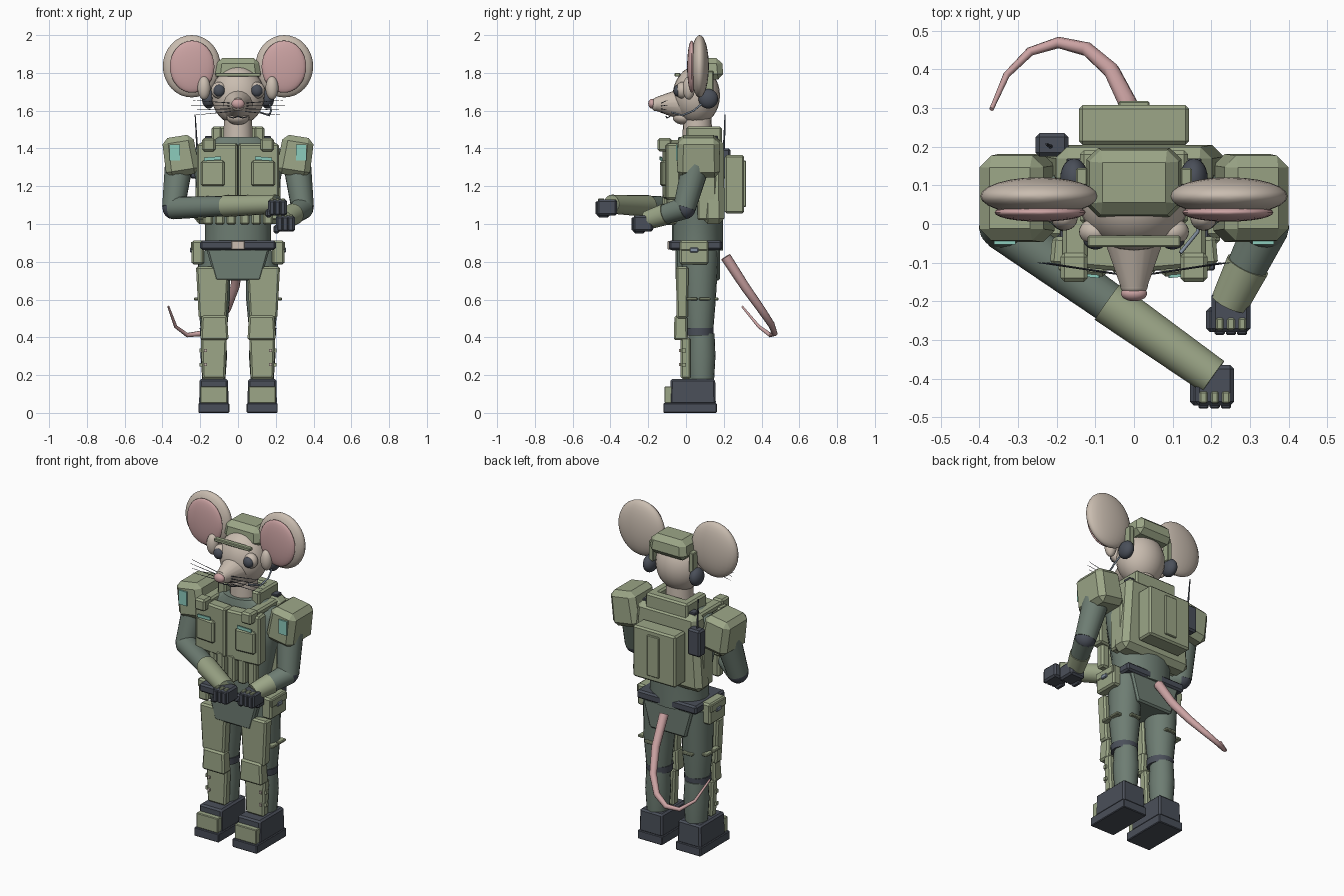
import bpy, bmesh, math
from mathutils import Vector, Matrix

if "Cube" in bpy.data.objects:
    bpy.data.objects.remove(bpy.data.objects["Cube"])


def material(name, *rgb):
    linear = [((c + .055) / 1.055) ** 2.4 for c in rgb]
    mat = bpy.data.materials.new(name)
    mat.use_nodes = True
    mat.diffuse_color = (*linear, 1)
    mat.node_tree.nodes["Principled BSDF"].inputs["Base Color"].default_value = (*linear, 1)
    return mat


ARMOUR = material("armour green", .61, .65, .53)
CLOTH = material("cloth green", .43, .49, .45)
SLATE = material("slate rubber", .29, .31, .35)
FUR = material("beige fur", .79, .74, .69)
PINK = material("pink skin", .8, .64, .64)
TEAL = material("teal marker", .55, .8, .74)
STEEL = material("blue grey steel", .52, .57, .63)

# Chamfer sizes
NONE, FINE, SMALL, LARGE = 0, .004, .01, .03


def finish(name, bm, mat, smooth_angle=0):
    bmesh.ops.recalc_face_normals(bm, faces=bm.faces)
    for face in bm.faces:
        face.smooth = smooth_angle > 0
    for edge in bm.edges:
        edge.smooth = edge.calc_face_angle(0) < math.radians(smooth_angle)
    mesh = bpy.data.meshes.new(name)
    bm.to_mesh(mesh)
    bm.free()
    mesh.materials.append(mat)
    ob = bpy.data.objects.new(name, mesh)
    bpy.context.collection.objects.link(ob)
    return ob


def box(name, mat, x, y, z, bevel=SMALL, top=(1, 1), tilt=0, turn=0):
    """Chamfered box from ranges; a single x means symmetric; top scales the upper face."""
    ranges = (x if isinstance(x, tuple) else (-x, x), y, z)
    bm = bmesh.new()
    bmesh.ops.create_cube(bm, size=1)
    for v in bm.verts:
        if v.co.z > 0:
            v.co.x *= top[0]
            v.co.y *= top[1]
        v.co = Vector([c * abs(high - low) for c, (low, high) in zip(v.co, ranges)])
    if bevel:
        bmesh.ops.bevel(bm, geom=bm.edges[:], offset=bevel, segments=1, affect='EDGES')
    ob = finish(name, bm, mat)
    ob.location = [(low + high) / 2 for low, high in ranges]
    ob.rotation_euler = (0, math.radians(tilt), math.radians(turn))


def ball(name, mat, centre, radii, segments=24):
    bm = bmesh.new()
    bmesh.ops.create_uvsphere(bm, u_segments=segments, v_segments=segments * 2 // 3, radius=1)
    bmesh.ops.scale(bm, vec=radii, verts=bm.verts)
    finish(name, bm, mat, smooth_angle=60).location = centre


def rod(name, mat, start, end, r_start, r_end, sides=18):
    start, end = Vector(start), Vector(end)
    axis = end - start
    bm = bmesh.new()
    bmesh.ops.create_cone(bm, cap_ends=True, segments=sides, radius1=r_start, radius2=r_end, depth=axis.length)
    turn = axis.to_track_quat('Z', 'Y').to_matrix().to_4x4()
    bmesh.ops.transform(bm, verts=bm.verts, matrix=Matrix.Translation((start + end) / 2) @ turn)
    finish(name, bm, mat, smooth_angle=45)


def loft(name, mat, x, y, rings, sides=20):
    """Skin a stack of ellipses given as (z, x radius, y radius)."""
    bm = bmesh.new()
    angles = [math.tau * i / sides for i in range(sides)]
    loops = [[bm.verts.new((x + rx * math.cos(a), y + ry * math.sin(a), z)) for a in angles]
             for z, rx, ry in rings]
    for lower, upper in zip(loops, loops[1:]):
        for i in range(sides):
            bm.faces.new((lower[i], lower[i - 1], upper[i - 1], upper[i]))
    bm.faces.new(loops[0])
    bm.faces.new(loops[-1])
    finish(name, bm, mat, smooth_angle=45)


def tube(name, mat, points, radius, taper=0):
    """Round tube along points, thinning toward its end by the taper fraction."""
    curve = bpy.data.curves.new(name, 'CURVE')
    curve.dimensions = '3D'
    curve.bevel_depth, curve.bevel_resolution, curve.use_fill_caps = radius, 2, True
    spline = curve.splines.new('POLY')
    spline.points.add(len(points) - 1)
    for i, (target, point) in enumerate(zip(spline.points, points)):
        target.co = (*point, 1)
        target.radius = 1 - taper * i / (len(points) - 1)
    curve.materials.append(mat)
    bpy.context.collection.objects.link(bpy.data.objects.new(name, curve))


# Head
ball("head", FUR, centre=(0, .055, 1.68), radii=(.14, .125, .155))
rod("snout", FUR, start=(0, .02, 1.635), end=(0, -.165, 1.635), r_start=.1, r_end=.034)
ball("snout_tip", FUR, centre=(0, -.16, 1.632), radii=(.036, .025, .035))
ball("nose", PINK, centre=(0, -.18, 1.637), radii=(.034, .02, .026))
ball("chin", FUR, centre=(0, -.01, 1.565), radii=(.06, .06, .04))
smile = [i / 4 for i in range(-4, 5)]
tube("mouth", SLATE, [(t * .05, -.105 + t * t * .02, 1.57 - abs(math.sin(t * math.pi)) * .008) for t in smile], .003)
rod("neck", FUR, start=(0, .06, 1.41), end=(0, .06, 1.57), r_start=.08, r_end=.075)

# Helmet, visor and headset microphone
box("helmet", ARMOUR, x=.127, y=(.015, .2), z=(1.765, 1.88), bevel=LARGE, top=(.88, .88))
box("visor", ARMOUR, x=.12, y=(-.06, -.03), z=(1.78, 1.8), bevel=FINE)
tube("microphone_boom", STEEL, [(.165, .1, 1.65), (.175, .04, 1.6), (.165, -.02, 1.575), (.12, -.075, 1.59)], .005)

# Torso, back armour and radio
loft("torso", CLOTH, x=0, y=.06, rings=[(.86, .175, .135), (1, .175, .135), (1.2, .22, .135),
                                        (1.38, .25, .12), (1.46, .13, .1)])
box("back_plate", ARMOUR, x=.235, y=(.085, .205), z=(1, 1.455), bevel=LARGE, top=(.85, .9))
box("back_collar", ARMOUR, x=.14, y=(.13, .19), z=(1.4, 1.515))
box("backpack", ARMOUR, x=.143, y=(.205, .308), z=(1.055, 1.365))
box("backpack_strip", ARMOUR, x=.04, y=(.3, .318), z=(1.09, 1.335), bevel=FINE)
box("radio", SLATE, x=(-.255, -.17), y=(.175, .235), z=(1.24, 1.4))
rod("antenna", SLATE, start=(-.215, .2, 1.38), end=(-.227, .207, 1.58), r_start=.006, r_end=.003, sides=6)

# Hips, belt and tail
box("hips", CLOTH, x=.12, y=(-.055, .18), z=(.7, .87), top=(1.4, 1))
box("belt", SLATE, x=.2, y=(-.09, .19), z=(.862, .913))
box("buckle", FUR, x=.035, y=(-.098, -.08), z=(.864, .911), bevel=FINE)
sweep = [i / 7 for i in range(8)]
tube("tail", PINK, [(-.19 + .19 * math.cos(t * 2.8), .21 + .26 * math.sin(t * 2.8),
                     .41 + (t - .68) ** 2 * (.9 if t < .68 else 1.5)) for t in sweep], radius=.028, taper=.8)

for s, side in ((1, "left_"), (-1, "right_")):
    def across(inner, outer):
        return tuple(sorted((s * inner, s * outer)))

    # Ears, eyes, headset and whiskers
    ball(side + "ear", FUR, centre=(s * .245, .072, 1.835), radii=(.153, .049, .165))
    ball(side + "inner_ear", PINK, centre=(s * .243, .03, 1.833), radii=(.118, .024, .138))
    ball(side + "ear_base", FUR, centre=(s * .18, .015, 1.72), radii=(.034, .032, .062))
    ball(side + "eye_socket", FUR, centre=(s * .1, -.02, 1.708), radii=(.042, .035, .044))
    ball(side + "eye", SLATE, centre=(s * .1, -.042, 1.706), radii=(.031, .024, .032))
    ball(side + "ear_cup", SLATE, centre=(s * .155, .118, 1.663), radii=(.036, .052, .052))
    box(side + "headset_strap", ARMOUR, x=across(.12, .15), y=(.1, .145), z=(1.69, 1.81), bevel=FINE)
    for i in range(4):
        rod(side + "whisker", SLATE, start=(s * .04, -.13, 1.64 - i * .015),
            end=(s * (.25 - abs(i - 1) * .012), -.1, 1.655 - i * .026), r_start=.0025, r_end=.001, sides=5)

    # Chest armour, straps and pouches
    box(side + "chest_plate", ARMOUR, x=across(0, .215), y=(-.115, -.04), z=(1.13, 1.425), turn=s * 5)
    box(side + "side_plate", ARMOUR, x=across(.17, .225), y=(.06, .16), z=(1.02, 1.3))
    box(side + "collar", ARMOUR, x=across(.085, .14), y=(0, .16), z=(1.41, 1.515))
    box(side + "shoulder_strap", ARMOUR, x=across(.12, .185), y=(-.1, .18), z=(1.405, 1.445))
    box(side + "strap_band", SLATE, x=across(.117, .175), y=(.12, .17), z=(1.42, 1.465), bevel=FINE)
    box(side + "strap_pouch", ARMOUR, x=across(.12, .19), y=(-.15, -.075), z=(1.385, 1.455))
    box(side + "chest_pocket", ARMOUR, x=across(.07, .195), y=(-.132, -.09), z=(1.2, 1.335), turn=s * 5)
    box(side + "chest_marker", TEAL, x=across(.09, .18), y=(-.136, -.128), z=(1.337, 1.355), bevel=NONE,
        tilt=s * 4, turn=s * 5)
    for i in range(3):
        middle = .036 + i * .061
        box(side + "magazine", ARMOUR, x=across(middle - .026, middle + .026), y=(-.125 + i * .012, -.05),
            z=(.995, 1.16))

    # Shoulder armour and upper arms
    box(side + "shoulder_pad", ARMOUR, x=across(.215, .395), y=(-.048, .182), z=(1.255, 1.465), bevel=LARGE,
        top=(.92, .95), tilt=s * 9)
    box(side + "shoulder_marker", TEAL, x=across(.307, .362), y=(-.053, -.044), z=(1.335, 1.42), bevel=NONE)
    elbow = Vector((s * .342, -.008, 1.085))
    rod(side + "upper_arm", CLOTH, start=(s * .305, .07, 1.38), end=elbow, r_start=.078, r_end=.06)
    ball(side + "elbow_pad", SLATE, centre=elbow, radii=(.058, .06, .06), segments=12)

    # Forearms and gloves
    wrist = Vector((.247, -.205, 1.02) if s > 0 else (.205, -.395, 1.105))
    rod(side + "forearm", CLOTH, start=elbow, end=wrist, r_start=.06, r_end=.046)
    rod(side + "bracer", ARMOUR, start=elbow.lerp(wrist, .5), end=wrist, r_start=.058, r_end=.05)
    hx, hy, hz = wrist + Vector((.004, -.03, -.015))
    box(side + "glove", SLATE, x=(hx - .05, hx + .05), y=(hy - .045, hy + .06), z=(hz - .045, hz + .04))
    box(side + "thumb", SLATE, x=(hx - .064, hx - .03), y=(hy - .045, hy + .02), z=(hz - .055, hz - .01))
    for i in (-1, 0, 1):
        fx = hx + i * .029
        box(side + "finger", SLATE, x=(fx - .013, fx + .013), y=(hy - .053, hy), z=(hz - .04, hz + .03), bevel=FINE)
        box(side + "knuckle", ARMOUR, x=(fx - .01, fx + .01), y=(hy - .04, hy - .008), z=(hz + .03, hz + .046),
            bevel=FINE)

    # Legs and their plates
    leg = s * .128
    loft(side + "thigh", CLOTH, x=leg, y=.073, rings=[(.42, .068, .07), (.6, .085, .085), (.86, .085, .1)])
    rod(side + "knee_band", SLATE, start=(leg, .07, .41), end=(leg, .07, .45), r_start=.074, r_end=.076)
    loft(side + "shin", CLOTH, x=leg, y=.083, rings=[(.16, .06, .065), (.3, .07, .073), (.42, .064, .068)])
    box(side + "thigh_plate", ARMOUR, x=across(.062, .208), y=(-.05, .01), z=(.5, .775), top=(1.2, 1.1))
    box(side + "knee_plate", ARMOUR, x=across(.05, .2), y=(-.065, .01), z=(.385, .515), top=(.9, .9))
    box(side + "shin_plate", ARMOUR, x=across(.068, .188), y=(-.028, .025), z=(.18, .4), top=(1.15, 1))
    for y in (.03, .1):
        box(side + "thigh_strap", ARMOUR, x=across(.195, .232), y=(y - .03, y + .03), z=(.595, .611), bevel=FINE)
    box(side + "rear_strap", ARMOUR, x=across(.09, .16), y=(.14, .172), z=(.595, .611), bevel=FINE)
    for z in (.255, .33):
        box(side + "shin_stud", FUR, x=across(.165, .18), y=(-.036, -.025), z=(z - .008, z + .008), bevel=NONE)
        box(side + "shin_clip", ARMOUR, x=across(.18, .203), y=(-.02, 0), z=(z - .01, z + .01), bevel=NONE)

    # Boots
    box(side + "boot_sole", SLATE, x=across(.046, .21), y=(-.12, .163), z=(0, .052), bevel=FINE)
    box(side + "boot", SLATE, x=across(.05, .206), y=(-.085, .158), z=(.045, .18), top=(.96, .97))
    box(side + "toe_cap", ARMOUR, x=across(.056, .2), y=(-.114, -.07), z=(.052, .14), bevel=FINE)

    # Belt pouches
    box(side + "hip_pouch", ARMOUR, x=across(.18, .245), y=(-.035, .12), z=(.785, .912))
    box(side + "hip_pouch_flap", ARMOUR, x=across(.19, .25), y=(-.03, .115), z=(.86, .905), bevel=FINE)
    box(side + "hip_pouch_clasp", STEEL, x=across(.24, .255), y=(.02, .065), z=(.85, .875), bevel=FINE)
